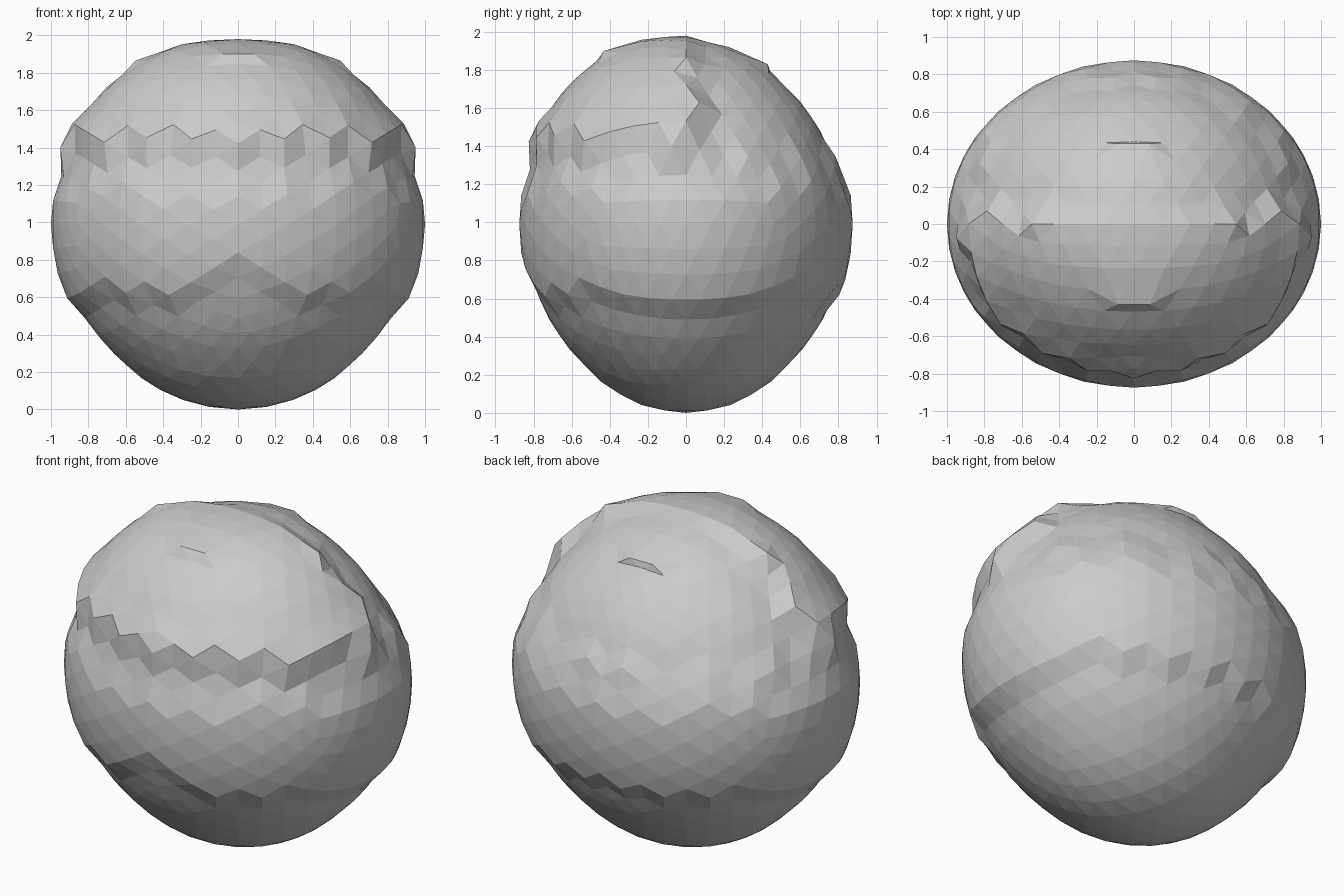
import bpy, bmesh, math
from mathutils import Matrix

if "Cube" in bpy.data.objects:
    bpy.data.objects.remove(bpy.data.objects["Cube"])

RX, RY, RZ = 1.0, 0.875, 0.99


def shell_scale(x, y, z):
    """Radial offset of each shell region (z measured from the ground)."""
    front = y < 0.02 or (y < 0.09 and 1.5 < z < 1.66)
    # raised front plate with a thicker rim
    if z > 1.38 and front:
        if z < 1.53 or (abs(y) < 0.09 and 0.45 < abs(x) < 0.56):
            return 1.04
        if z > 1.93:
            return 1.0 + 0.02 * (RZ * 2 - z) / 0.05
        return 1.02
    # groove just below the front plate
    if z > 1.23 and y < 0.1:
        return 0.98
    # recessed back plate
    if z > 1.36:
        return 0.945 + 0.035 * max(0.0, (z - 1.75) / 0.23)
    if z > 1.22:
        return 0.973
    # recessed lower bowl, blending to the base
    if z < 0.58:
        return 0.963 + 0.037 * max(0.0, (0.25 - z) / 0.25)
    if z < 0.7 and abs(x) < 0.25 and y < 0:
        return 0.97
    return 1.0


# Rounded body: faceted icosphere with an edge running across the top
bm = bmesh.new()
bmesh.ops.create_icosphere(bm, subdivisions=4, radius=1.0)
tilt = math.atan(2) / 2
bmesh.ops.rotate(bm, verts=bm.verts, cent=(0, 0, 0),
                 matrix=Matrix.Rotation(-tilt, 3, 'Y'))
for v in bm.verts:
    x, y, z = v.co.x * RX, v.co.y * RY, v.co.z * RZ
    s = shell_scale(x, y, z + RZ)
    v.co = (x * s, y * s, z * s + RZ)
    # small lips on the front and back of the crown
    if abs(x) < 0.1 and 0.27 < abs(y) < 0.38 and z > 0.8:
        v.co.y = math.copysign(0.43, y)
        v.co.z = 1.90 if y < 0 else 1.83

mesh = bpy.data.meshes.new("cracked_round_shell")
bm.to_mesh(mesh)
bm.free()
obj = bpy.data.objects.new("cracked_round_shell", mesh)
bpy.context.collection.objects.link(obj)
